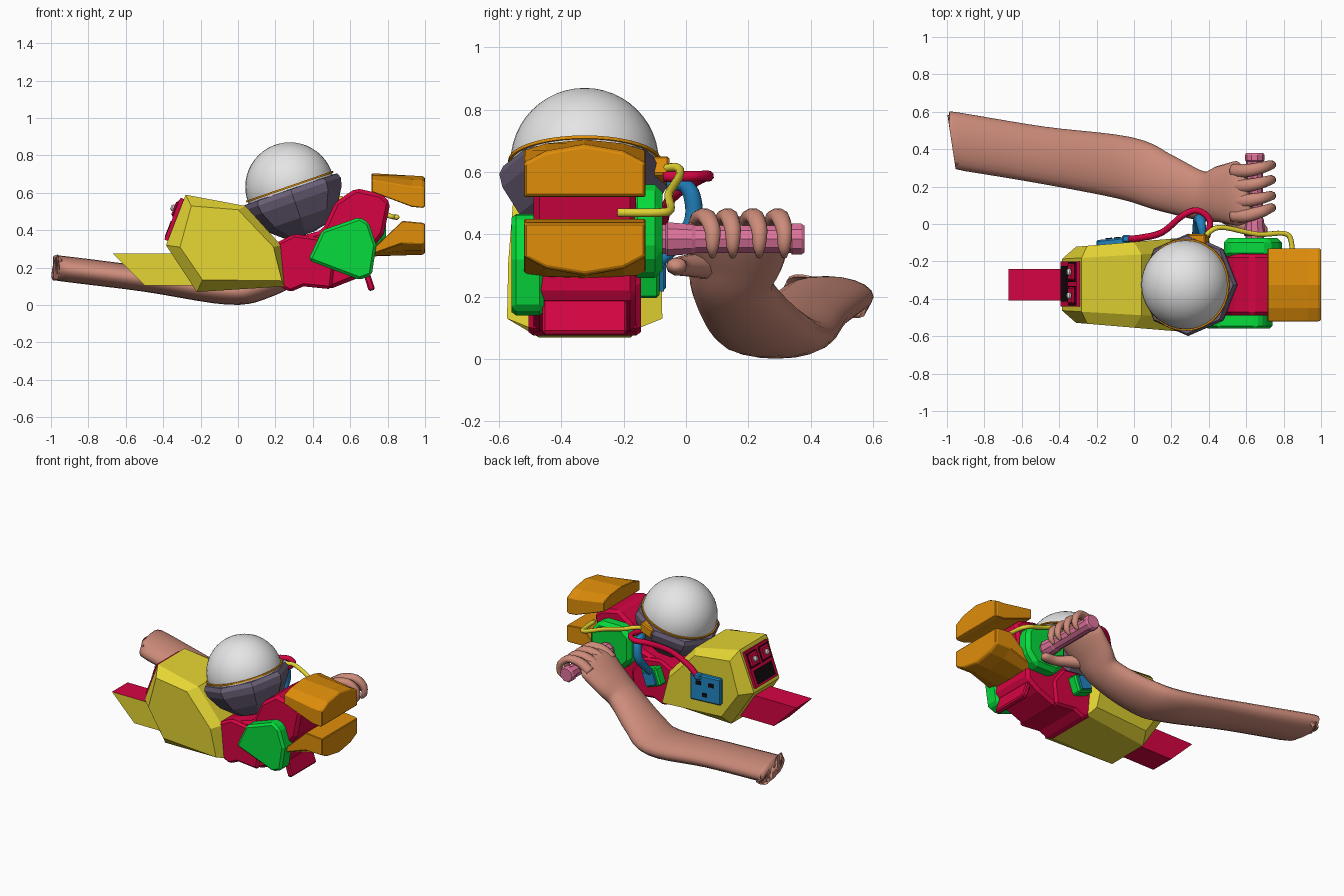
import bpy, bmesh, math
from mathutils import Vector, Matrix

if "Cube" in bpy.data.objects:
    bpy.data.objects.remove(bpy.data.objects["Cube"])

CY = -0.325  # centre plane of the machine


def mat(name, r, g, b):
    m = bpy.data.materials.new(name)
    m.diffuse_color = (*[(c / 255) ** 2.2 for c in (r, g, b)], 1)
    m.use_nodes = True
    m.node_tree.nodes["Principled BSDF"].inputs["Base Color"].default_value = m.diffuse_color
    return m


YELLOW, CRIMSON = mat("yellow", 228, 212, 54), mat("crimson", 212, 12, 68)
GREEN, ORANGE = mat("green", 14, 218, 62), mat("orange", 222, 140, 18)
GREY, WHITE = mat("purple_grey", 110, 99, 122), mat("white", 228, 228, 228)
BLUE, SKIN = mat("blue", 38, 130, 190), mat("skin", 203, 138, 121)
PINK, BLACK = mat("pink", 222, 115, 155), mat("black", 25, 18, 20)


def add(name, bm, *mats, smooth=False, bevel=0):
    bmesh.ops.recalc_face_normals(bm, faces=bm.faces)
    me = bpy.data.meshes.new(name)
    bm.to_mesh(me)
    bm.free()
    ob = bpy.data.objects.new(name, me)
    bpy.context.collection.objects.link(ob)
    for m in mats:
        me.materials.append(m)
    for p in me.polygons:
        p.use_smooth = smooth
    if bevel:
        b = ob.modifiers.new("bevel", 'BEVEL')
        b.width, b.segments, b.limit_method = bevel, 1, 'ANGLE'
    return ob


def stack(name, rings, *mats, **kw):
    """Skin a list of equal-length rings and cap both ends."""
    bm = bmesh.new()
    vs = [[bm.verts.new(p) for p in r] for r in rings]
    n = len(vs[0])
    for a, b in zip(vs, vs[1:]):
        for i in range(n):
            bm.faces.new((a[i], a[(i + 1) % n], b[(i + 1) % n], b[i]))
    bm.faces.new(vs[0])
    bm.faces.new(vs[-1])
    return add(name, bm, *mats, **kw)


def prism(name, prof, y0, y1, *mats, bevel=0.015):
    return stack(name, [[(x, y, z) for x, z in prof] for y in (y0, y1)], *mats, bevel=bevel)


def box(name, loc, size, m, ry=0, rz=0, bevel=0):
    bm = bmesh.new()
    bmesh.ops.create_cube(bm, size=1)
    T = (Matrix.Translation(loc) @ Matrix.Rotation(math.radians(rz), 4, 'Z')
         @ Matrix.Rotation(math.radians(ry), 4, 'Y') @ Matrix.Diagonal((*size, 1)))
    bmesh.ops.transform(bm, matrix=T, verts=bm.verts)
    return add(name, bm, m, bevel=bevel)


def lathe(name, prof, sides, M, m, smooth=False):
    rings = [[M @ Vector((r * math.cos(2 * math.pi * i / sides), r * math.sin(2 * math.pi * i / sides), h))
              for i in range(sides)] for r, h in prof]
    return stack(name, rings, m, smooth=smooth)


def loft(name, secs, m, sides=12, steps=5, level=False):
    """Smooth tube through sections (x, y, z, half width, half thickness); level keeps the width along y."""
    s = [Vector(c) for c in secs]
    s = [s[0]] + s + [s[-1]]
    pts = []
    for a, b, c, d in zip(s, s[1:], s[2:], s[3:]):
        for k in range(steps):
            t = k / steps
            pts.append((2 * b + (c - a) * t + (2 * a - 5 * b + 4 * c - d) * t * t
                        + (3 * b - a - 3 * c + d) * t ** 3) / 2)
    pts.append(s[-1])
    pos = [Vector(p[:3]) for p in pts]
    rings, side = [], None
    for i, p in enumerate(pts):
        t = (pos[min(i + 1, len(pos) - 1)] - pos[max(i - 1, 0)]).normalized()
        if side is None or level:
            side = Vector((0, 1, 0)) if abs(t.y) < 0.9 else Vector((1, 0, 0))
        side = (side - t * side.dot(t)).normalized()
        up = t.cross(side)
        rings.append([pos[i] + side * p[3] * math.cos(2 * math.pi * j / sides)
                      + up * p[4] * math.sin(2 * math.pi * j / sides) for j in range(sides)])
    return stack(name, rings, m, smooth=True)


def cable(name, pts, r, m):
    return loft(name, [(*p, r, r) for p in pts], m, sides=8, steps=4)


# rear yellow housing: chamfered and widening towards the front end
outer = [(-.28, .59), (.04, .53), (.23, .32), (.25, .10), (-.22, .07), (-.385, .32)]
inner = [(-.25, .53), (.0, .51), (.19, .31), (.235, .13), (-.19, .135), (-.31, .31)]


def width(x):
    return .197 + .053 * (x + .385) / .63


stack("rear_housing", [[(x, CY + k * width(x), z) for x, z in prof]
      for k, prof in ((-1, inner), (-.7, outer), (.7, outer), (1, inner))], YELLOW)

# tail: crimson with a yellow front side
tail = prism("tail", [(-.67, .275), (-.33, .275), (-.18, .105), (-.5, .105)], -.41, -.24, CRIMSON, YELLOW, bevel=0)
for p in tail.data.polygons:
    p.material_index = int(p.normal.y < -.9)

# control panel on the sloping rear face
d, n = Vector((.362, 0, .932)), Vector((-.932, 0, .362))
base = Vector((-.332, -.32, .455)) + n * .005
box("panel_frame", base, (.03, .24, .24), CRIMSON, ry=21.2)
box("panel_window", base - d * .06 + n * .014, (.009, .19, .09), BLACK, ry=21.2)
for y in (-.063, .063):
    c = base + d * .055 + Vector((0, y, 0))
    box("panel_socket", c + n * .014, (.009, .105, .10), BLACK, ry=21.2)
    box("panel_block", c + n * .014, (.03, .09, .085), CRIMSON, ry=21.2, bevel=.008)
    M = Matrix.Translation(c + n * .025) @ n.to_track_quat('Z', 'Y').to_matrix().to_4x4()
    lathe("panel_screw", [(.018, 0), (.018, .012), (.01, .02)], 12, M, WHITE)

# central crimson frame
prism("neck", [(.18, .32), (.3, .38), (.44, .36), (.52, .25), (.5, .085), (.35, .1), (.28, .07), (.22, .1)],
      CY - .18, CY + .18, CRIMSON)
prism("main_frame", [(.3, .36), (.38, .12), (.49, .085), (.63, .14), (.72, .2), (.72, .3), (.78, .38), (.815, .55),
                     (.765, .595), (.63, .625), (.52, .55), (.45, .4)], CY - .165, CY + .165, CRIMSON, bevel=.02)
box("trigger", (.695, CY, .145), (.035, .27, .14), CRIMSON, ry=-18, bevel=.008)

# green side plates
prism("front_side_plate", [(.375, .24), (.45, .40), (.65, .47), (.70, .44), (.74, .32), (.715, .16), (.65, .135)],
      -.56, -.455, GREEN)
prism("back_side_plate", [(.48, .34), (.48, .51), (.54, .56), (.72, .56), (.79, .48), (.79, .34), (.72, .26), (.55, .26)],
      -.18, -.075, GREEN, bevel=.025)
box("lower_clip", (.33, -.125, .27), (.12, .08, .12), GREEN, ry=20, bevel=.01)
box("lower_clip_cover", (.33, -.08, .27), (.08, .02, .085), BLUE, ry=20)

# orange jaws: arched blocks
arch = [(-.195, 0), (-.195, .65), (-.125, .87), (0, 1), (.125, .87), (.195, .65), (.195, 0)]


def jaw(name, stations):
    stack(name, [[(x, CY + y * k, z0 + (z1 - z0) * h) for y, h in arch] for x, z0, z1, k in stations],
          ORANGE, bevel=.004)


jaw("upper_jaw", [(.715, .605, .705, 1), (.93, .525, .692, 1), (.985, .52, .69, 1), (1, .525, .68, .98)])
jaw("lower_jaw", [(.71, .29, .26, 1), (.88, .45, .266, 1), (.985, .44, .268, 1), (1, .435, .278, .98)])

# globe, ring and faceted tilted bowl
bm = bmesh.new()
bmesh.ops.create_uvsphere(bm, u_segments=40, v_segments=24, radius=.238,
                          matrix=Matrix.Translation((.277, CY, .632)))
add("globe", bm, WHITE, smooth=True)
tilt = Matrix.Translation((.277, CY, .632)) @ Matrix.Rotation(math.radians(-19), 4, 'Y')
lathe("globe_ring", [(.235, -.004), (.246, -.004), (.246, .006), (.235, .006)], 40, tilt, ORANGE)
lathe("bowl", [(.236, -.012), (.262, -.014), (.274, -.04), (.264, -.085), (.21, -.175), (.12, -.25), (.05, -.268)],
      8, tilt, GREY)

# grip handle along y
along_y = Matrix.Translation((.645, 0, .385)) @ Matrix.Rotation(math.radians(-90), 4, 'X')
lathe("handle", [(.05, -.1), (.05, -.065), (.057, -.06), (.05, .02), (.046, .03), (.046, .335), (.052, .34),
                 (.052, .37), (.045, .38)], 10, along_y, PINK)

# cables, connector and side box
cable("red_cable", [(-.04, -.08, .37), (.03, -.075, .44), (.15, -.045, .52), (.26, .045, .58), (.34, .072, .587),
                    (.405, .02, .587), (.39, -.07, .585)], .018, CRIMSON)
cable("yellow_cable", [(.37, -.08, .61), (.42, -.03, .615), (.49, -.02, .59), (.66, -.055, .53), (.8, -.05, .48),
                       (.84, -.09, .47), (.85, -.22, .47)], .014, YELLOW)
loft("blue_hose", [(.37, -.06, .56, .02, .02), (.36, -.01, .56, .024, .024), (.355, .02, .52, .028, .028),
                   (.345, .02, .44, .028, .028), (.335, -.04, .36, .024, .024), (.33, -.1, .3, .02, .02)], BLUE)
box("connector", (.345, -.085, .605), (.1, .065, .065), ORANGE, ry=-20, bevel=.008)
box("side_box", (-.09, -.1, .31), (.22, .05, .18), BLUE, rz=6, bevel=.008)
for dx, dz in ((-.045, .035), (.045, .035), (0, -.04)):
    box("side_box_socket", (-.09 + dx, -.074 + dx * .1, .31 + dz), (.035, .008, .025), BLACK, rz=6)
box("side_box_plug", (-.04, -.08, .385), (.05, .04, .04), BLUE, bevel=.008)

# arm and gripping hand
arm = loft("arm", [(-1, .45, .2, .15, .06), (-.95, .444, .196, .152, .068), (-.5, .37, .14, .152, .068),
                   (-.05, .3, .076, .168, .074), (.15, .225, .115, .155, .076), (.36, .15, .225, .132, .075),
                   (.47, .16, .32, .155, .068), (.56, .165, .40, .172, .052), (.61, .175, .435, .14, .026)],
           SKIN, sides=20, level=True)
for v in arm.data.vertices:  # slanted shoulder end
    v.co.x = max(v.co.x, -1 + (.6 - v.co.y) * .15)
for y0, y1 in ((.045, .085), (.125, .15), (.205, .235), (.285, .315)):
    ym = (y0 + y1) / 2
    loft("finger", [(.53, y0, .40, .036, .033), (.6, y0, .446, .035, .028), (.68, ym, .457, .031, .025),
                    (.731, y1, .415, .026, .022), (.738, y1, .36, .02, .018), (.715, y1, .33, .01, .01)],
         SKIN, sides=10, steps=4, level=True)
loft("thumb", [(.46, .07, .30, .05, .045), (.55, .01, .30, .042, .036), (.62, -.025, .297, .036, .03),
               (.69, -.03, .3, .032, .026), (.71, -.03, .305, .014, .012)], SKIN, sides=10, steps=4, level=True)
